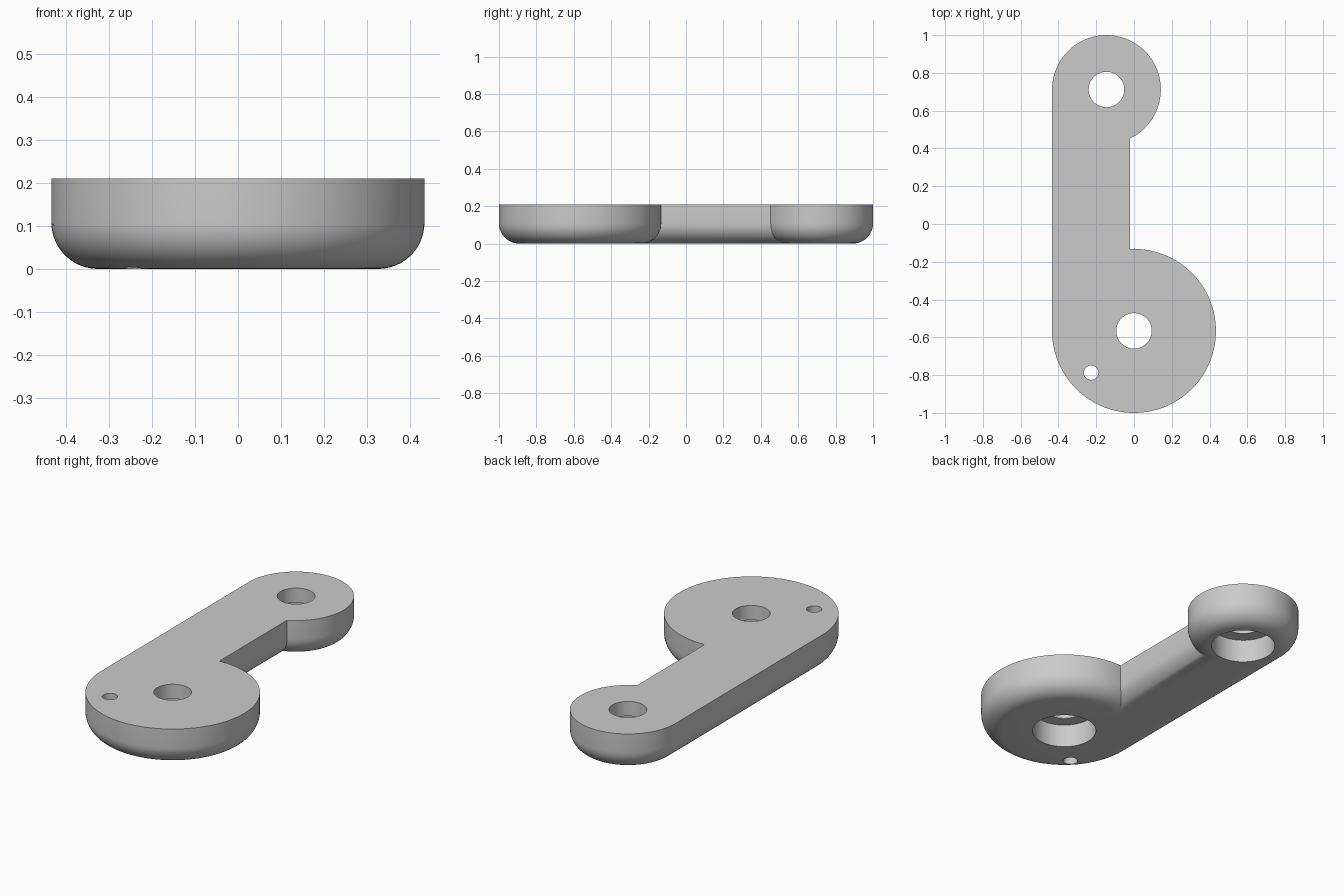
import bpy, bmesh, math

if "Cube" in bpy.data.objects:
    bpy.data.objects.remove(bpy.data.objects["Cube"])

HEIGHT, FILLET = 0.21, 0.108
BIG = (0.0, -0.566, 0.434)        # large end: x, y, radius
SMALL = (-0.146, 0.712, 0.288)    # small end
BAR_RIGHT = -0.02                 # inner edge of the bar

grey = bpy.data.materials.new("grey")
grey.use_nodes = True
colour = (0.6, 0.6, 0.6, 1)
grey.diffuse_color = colour
grey.node_tree.nodes["Principled BSDF"].inputs["Base Color"].default_value = colour


def arc(cx, cy, r, start, end, steps):
    angles = [start + (end - start) * i / steps for i in range(steps + 1)]
    return [(cx + r * math.cos(a), cy + r * math.sin(a)) for a in angles]


def outline(inset):
    """Plan of the arm, shrunk by inset, with arcs ending on the bar edge."""
    edge = BAR_RIGHT - inset
    x, y, r = BIG
    stop = math.acos((edge - x) / (r - inset))
    pts = arc(x, y, r - inset, -math.pi, stop, 72)
    x, y, r = SMALL
    start = -math.acos((edge - x) / (r - inset))
    return pts + arc(x, y, r - inset, start, math.pi, 60)


# Arm body: stacked outlines that round off the lower edge
levels = []
steps = 12
for i in range(steps + 1):
    a = math.pi / 2 * i / steps
    levels.append((FILLET * (1 - math.sin(a)), FILLET * (1 - math.cos(a))))
levels.append((0, HEIGHT))

bm = bmesh.new()
rings = [[bm.verts.new((x, y, z)) for x, y in outline(d)] for d, z in levels]
for low, high in zip(rings, rings[1:]):
    for i in range(len(low)):
        j = (i + 1) % len(low)
        bm.faces.new((low[i], low[j], high[j], high[i]))
bm.faces.new(rings[0][::-1])
bm.faces.new(rings[-1])
bmesh.ops.recalc_face_normals(bm, faces=bm.faces)
mesh = bpy.data.meshes.new("lever_arm")
bm.to_mesh(mesh)
bm.free()
mesh.materials.append(grey)
arm = bpy.data.objects.new("lever_arm", mesh)
bpy.context.collection.objects.link(arm)


def drill(x, y, radius, bottom, top):
    """Cut a vertical round hole through the arm."""
    bpy.ops.mesh.primitive_cylinder_add(
        vertices=64, radius=radius, depth=top - bottom,
        location=(x, y, (top + bottom) / 2))
    cutter = bpy.context.object
    cutter.name = "hole_cutter"
    cutter.data.materials.append(grey)
    cutter.hide_render = True
    bpy.ops.object.select_all(action="DESELECT")
    bpy.context.view_layer.objects.active = arm
    arm.select_set(True)
    cut = arm.modifiers.new("hole", "BOOLEAN")
    cut.operation, cut.solver, cut.object = "DIFFERENCE", "EXACT", cutter
    bpy.ops.object.modifier_apply(modifier=cut.name)
    bpy.data.objects.remove(cutter)


# Pivot holes with wider recesses underneath
for x, y, _ in (BIG, SMALL):
    drill(x, y, 0.094, -0.1, 0.4)
    drill(x, y, 0.165, -0.1, 0.13)

# Small pin hole
drill(-0.227, -0.787, 0.038, -0.1, 0.4)

bpy.ops.object.shade_smooth_by_angle(angle=math.radians(30))
